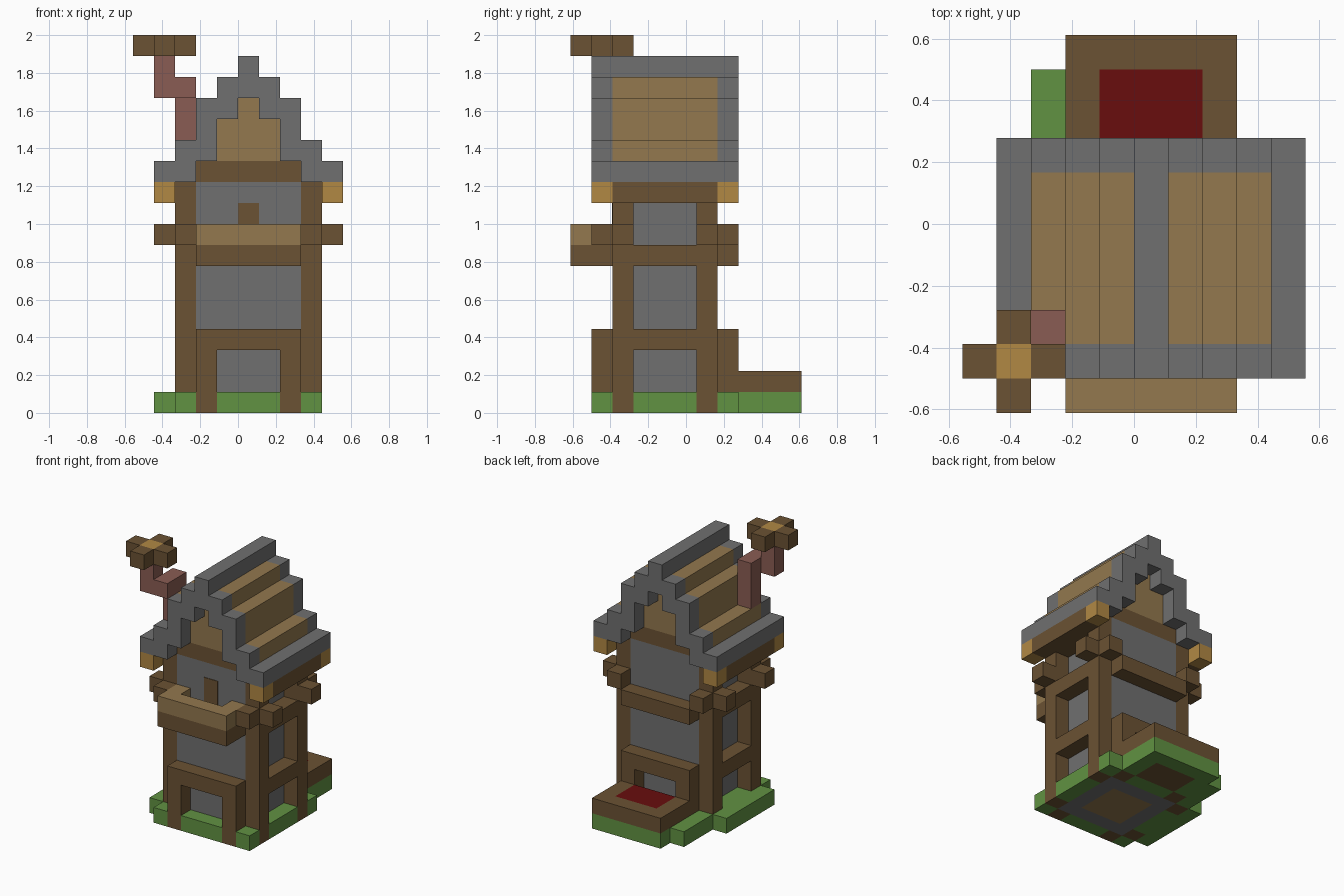
import bpy
import bmesh
from mathutils import Matrix, Vector

UNIT = 1 / 9  # edge of one block

cube = bpy.data.objects.get("Cube")
if cube:
    bpy.data.objects.remove(cube)


def linear(c):
    c /= 255
    return c / 12.92 if c < 0.04 else ((c + 0.055) / 1.055) ** 2.4


def material(name, r, g, b):
    mat = bpy.data.materials.new(name)
    color = (linear(r), linear(g), linear(b), 1)
    mat.use_nodes = True
    mat.diffuse_color = color
    bsdf = mat.node_tree.nodes["Principled BSDF"]
    bsdf.inputs["Base Color"].default_value = color
    bsdf.inputs["Roughness"].default_value = 0.9
    return mat


timber = material("dark timber", 107, 82, 51)
plank = material("light plank", 147, 120, 78)
stone = material("grey stone", 112, 112, 112)
grass_green = material("grass green", 97, 146, 66)
gold = material("gold", 177, 136, 68)
brick = material("pink brick", 138, 92, 83)
red = material("dark red", 104, 13, 13)


def span(v):
    """A block index, or a first-to-last pair, as a (low, high) pair."""
    return v if isinstance(v, tuple) else (v, v)


def part(name, mat, *blocks, mirror=""):
    """Boxes on the block grid, mirrored about the centre of the house."""
    boxes = []
    for block in blocks:
        lo, hi = zip(*(span(v) for v in block))
        mid = [(a + b) / 2 for a, b in zip(lo, hi)]
        size = tuple(b - a + 1 for a, b in zip(lo, hi))
        for sx in (1, -1) if "x" in mirror else (1,):
            for sy in (1, -1) if "y" in mirror else (1,):
                box = ((mid[0] * sx, mid[1] * sy, mid[2]), size)
                if box not in boxes:
                    boxes.append(box)
    bm = bmesh.new()
    for (x, y, z), size in boxes:
        place = Vector((x + 0.5, y - 1, z + 0.5)) * UNIT
        scale = Matrix.Diagonal((*(s * UNIT for s in size), 1))
        bmesh.ops.create_cube(bm, size=1, matrix=Matrix.Translation(place) @ scale)
    mesh = bpy.data.meshes.new(name)
    bm.to_mesh(mesh)
    bm.free()
    mesh.materials.append(mat)
    obj = bpy.data.objects.new(name, mesh)
    bpy.context.collection.objects.link(obj)
    return obj


wide = (-2, 2)    # full inner width
narrow = (-1, 1)  # opening width

# Ground and back basin
part("grass_corners", grass_green, (3, 3, 0), (narrow, 3, 0), mirror="xy")
part("grass_sides", grass_green, (3, narrow, 0), mirror="x")
part("grass_edge", grass_green, (-4, wide, 0), (-3, (4, 5), 0))
part("basin_base", grass_green, (2, (4, 6), 0), (narrow, 6, 0), mirror="x")
part("basin_bottom", timber, (narrow, (4, 5), 0))
part("basin_rim", timber, (2, (4, 6), 1), (narrow, 6, 1), mirror="x")
part("basin_filling", red, (narrow, (4, 5), 1))

# Walls and timber frame
part("floor", plank, (narrow, narrow, 0))
part("end_walls", stone, (wide, 2, (0, 10)), mirror="y")
part("side_walls", stone, (2, narrow, (0, 10)), mirror="x")
part("corner_posts", timber, (3, 2, (0, 10)), mirror="xy")
part("side_beams", timber, *((3, narrow, z) for z in (3, 7, 10)), mirror="x")
part("door_frames", timber, (2, 3, (0, 2)), (wide, 3, 3), mirror="xy")
part("beam_ends", timber, (3, 3, 8), (4, 2, 8), mirror="xy")
part("back_beam", timber, (wide, 3, 7))

# Balcony with its small door
part("balcony_floor", timber, (wide, (-4, -3), 7))
part("balcony_rail", plank, (wide, -4, 8), (2, -3, 8), mirror="x")
door = part("balcony_door", timber, (0, -2, (8, 9)))
door.location.y = -0.004

# Eaves and gables
part("eave_beams", timber, (4, wide, 10), mirror="x")
part("eave_corners", gold, (4, 3, 10), mirror="xy")
part("gable_beams", timber, (wide, 2, 11), mirror="y")
part("gables", plank, (narrow, 2, (12, 13)), (0, 2, 14), mirror="y")

# Stepped roof: each column outward from the ridge and its height range
steps = [(0, (15, 16)), (1, (14, 15)), (2, (12, 14)), (3, (11, 12)), (4, 11)]
part("roof_ends", stone, *((x, 3, z) for x, z in steps), mirror="xy")
part("roof_ridge_and_eaves", stone,
     *((x, wide, z) for x, z in (steps[0], steps[-1])), mirror="x")
part("roof_planks", plank, *((x, wide, z) for x, z in steps[1:-1]), mirror="x")

# Crooked chimney with a cross-shaped cap
part("chimney", brick, (-3, -2, (13, 15)), (-3, -3, 15), (-4, -3, (15, 16)))
part("chimney_cap_arms", timber,
     *((-4 + dx, -3 + dy, 17) for dx, dy in ((1, 0), (-1, 0), (0, 1), (0, -1))))
part("chimney_cap_centre", gold, (-4, -3, 17))
